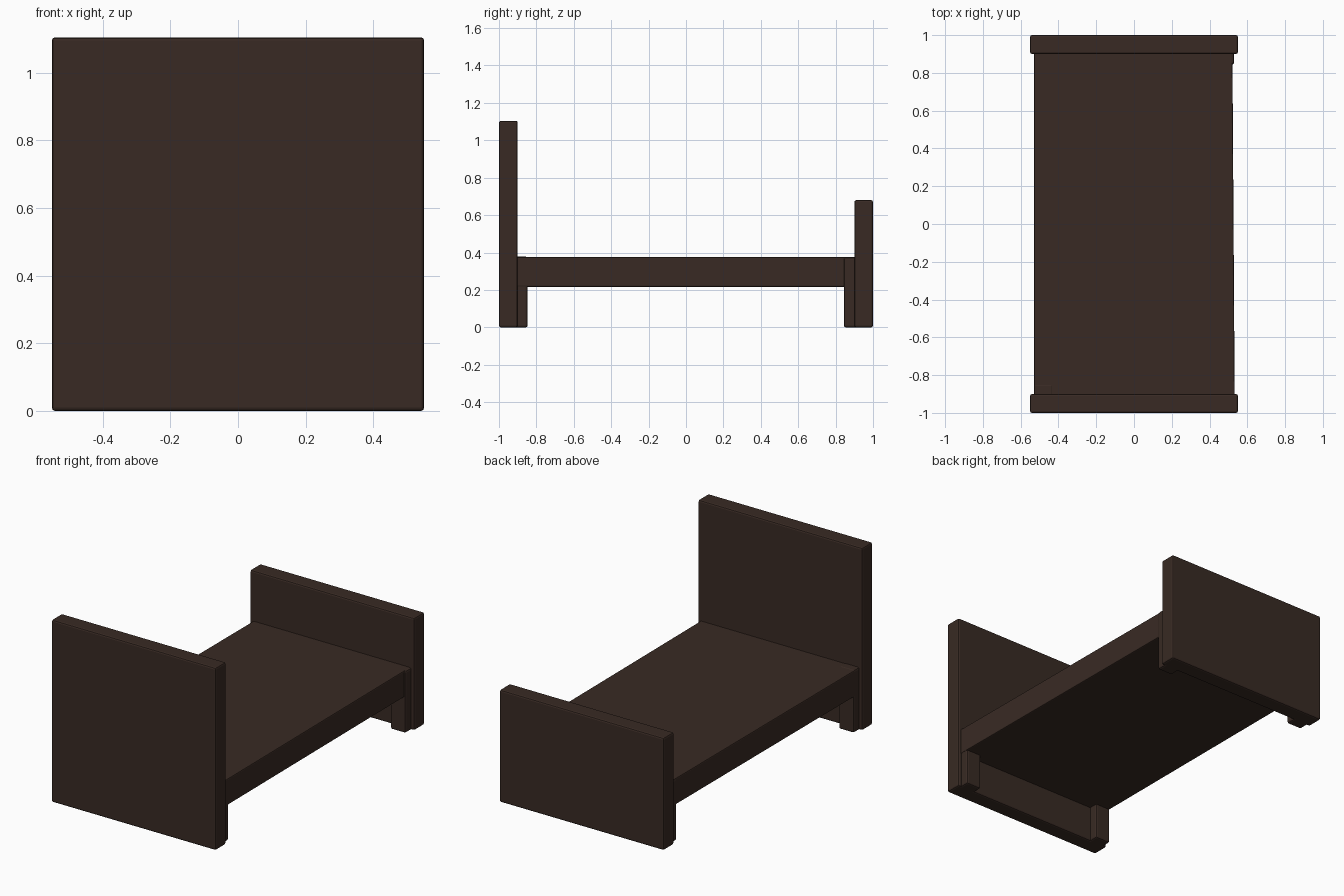
import bpy, bmesh

if "Cube" in bpy.data.objects:
    bpy.data.objects.remove(bpy.data.objects["Cube"])

wood = bpy.data.materials.new("dark_wood")
wood.diffuse_color = (0.040, 0.023, 0.017, 1)
wood.use_nodes = True
wood.node_tree.nodes["Principled BSDF"].inputs["Base Color"].default_value = wood.diffuse_color


def box(name, x, y, z, bevel=0.01, adjust=None):
    """Bevelled box from (min, max) ranges; adjust may move single corners."""
    bm = bmesh.new()
    bmesh.ops.create_cube(bm, size=1)
    for v in bm.verts:
        v.co = [r[0] if c < 0 else r[1] for c, r in zip(v.co, (x, y, z))]
        if adjust:
            adjust(v.co)
    bmesh.ops.bevel(bm, geom=bm.edges[:], offset=bevel, segments=2,
                    profile=0.5, affect='EDGES')
    mesh = bpy.data.meshes.new(name)
    bm.to_mesh(mesh)
    bm.free()
    mesh.materials.append(wood)
    ob = bpy.data.objects.new(name, mesh)
    bpy.context.collection.objects.link(ob)
    return ob


# End panels
box("headboard", (-0.55, 0.55), (-1.0, -0.9), (0, 1.104))
box("footboard", (-0.55, 0.55), (0.9, 1.0), (0, 0.68))


# Bed base, its right side tapering slightly towards the foot
def taper(co):
    if co.x > 0 and co.y > 0:
        co.x -= 0.012


box("bed_base", (-0.529, 0.533), (-0.91, 0.91), (0.217, 0.376), 0.006, taper)

# Four square legs set against the end panels
for side, sx in (("left", -1), ("right", 1)):
    xs = sorted((sx * 0.43, sx * 0.53))
    top = 0.378 if sx < 0 else 0.374
    box(f"head_leg_{side}", xs, (-0.948, -0.847), (0, top))
    box(f"foot_leg_{side}", xs, (0.844, 0.945), (0, 0.374))
